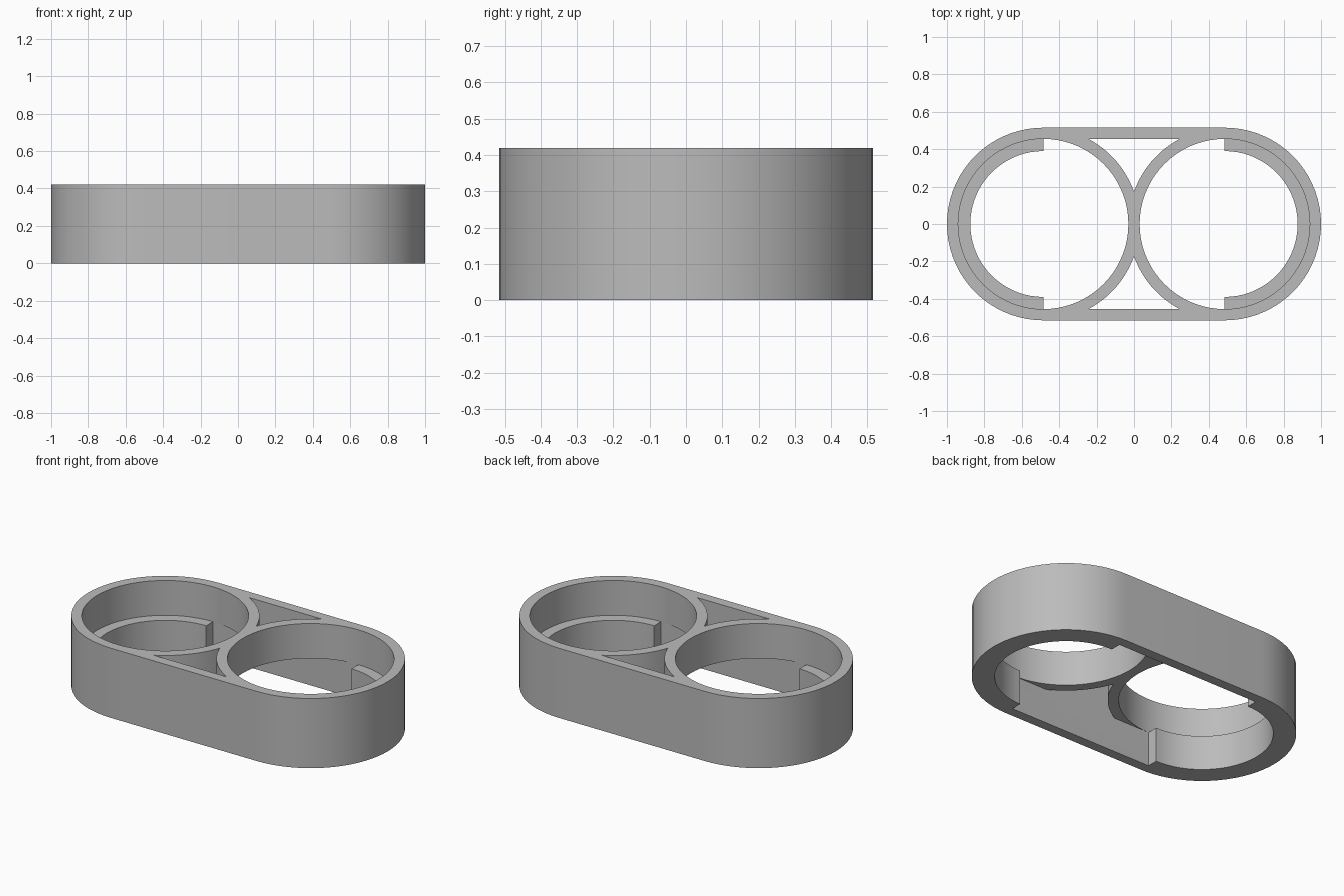
import bpy, bmesh
from math import pi, cos, sin, acos, asin

CENTRE = 0.485      # distance of each bore from the middle
OUTER = 0.515       # outer radius of the body and of the rings
BORE = 0.455        # bore radius
LEDGE = 0.39        # radius inside the ledges
HEIGHT = 0.42
STEP = 0.21         # height of the ledges and of the ring undersides

if "Cube" in bpy.data.objects:
    bpy.data.objects.remove(bpy.data.objects["Cube"])

grey = bpy.data.materials.new("plain grey")
grey.use_nodes = True
colour = (0.5, 0.5, 0.5, 1)
grey.diffuse_color = colour
grey.node_tree.nodes["Principled BSDF"].inputs["Base Color"].default_value = colour


def arc(cx, radius, start, end, steps):
    """Points along an arc centred on the x axis."""
    angles = [start + (end - start) * i / steps for i in range(steps + 1)]
    return [(cx + radius * cos(a), radius * sin(a)) for a in angles]


def turned(points):
    """The same points after half a turn about z."""
    return [(-x, -y) for x, y in points]


def prism(name, profile, z0, z1):
    bm = bmesh.new()
    face = bm.faces.new([bm.verts.new((x, y, z0)) for x, y in profile])
    grown = bmesh.ops.extrude_face_region(bm, geom=[face])["geom"]
    top = [g for g in grown if isinstance(g, bmesh.types.BMVert)]
    bmesh.ops.translate(bm, verts=top, vec=(0, 0, z1 - z0))
    bmesh.ops.recalc_face_normals(bm, faces=bm.faces)
    mesh = bpy.data.meshes.new(name)
    bm.to_mesh(mesh)
    bm.free()
    mesh.materials.append(grey)
    obj = bpy.data.objects.new(name, mesh)
    bpy.context.collection.objects.link(obj)
    return obj


# Rounded outer body
half = arc(CENTRE, OUTER, -pi / 2, pi / 2, 36)
body = prism("double_ring_body", half + turned(half), 0, HEIGHT)

# Lower cavity, narrowed at both ends to leave the half-round ledges
half = [(CENTRE, -BORE)] + arc(CENTRE, LEDGE, -pi / 2, pi / 2, 36) + [(CENTRE, BORE)]
cutters = [prism("cavity_cutter", half + turned(half), -0.1, STEP)]

# Upper bores and the curved triangular openings between the rings
gap = arc(CENTRE, OUTER, pi - asin(BORE / OUTER), acos(-CENTRE / OUTER), 12)
gap += [(-x, y) for x, y in reversed(gap[:-1])]
for side in (1, -1):
    bore = arc(side * CENTRE, BORE, 0, 2 * pi, 72)[:-1]
    cutters.append(prism("bore_cutter", bore, STEP, HEIGHT + 0.1))
    opening = [(x, side * y) for x, y in gap]
    cutters.append(prism("gap_cutter", opening, STEP - 0.05, HEIGHT + 0.1))

# Cut the openings one after another
bpy.context.view_layer.objects.active = body
for cutter in cutters:
    cutter.hide_render = True
    cut = body.modifiers.new("cut", "BOOLEAN")
    cut.operation = "DIFFERENCE"
    cut.solver = "EXACT"
    cut.object = cutter
    bpy.ops.object.modifier_apply(modifier=cut.name)
    bpy.data.objects.remove(cutter)

bpy.ops.object.select_all(action="DESELECT")
body.select_set(True)
bpy.ops.object.shade_smooth_by_angle(angle=pi / 6)
